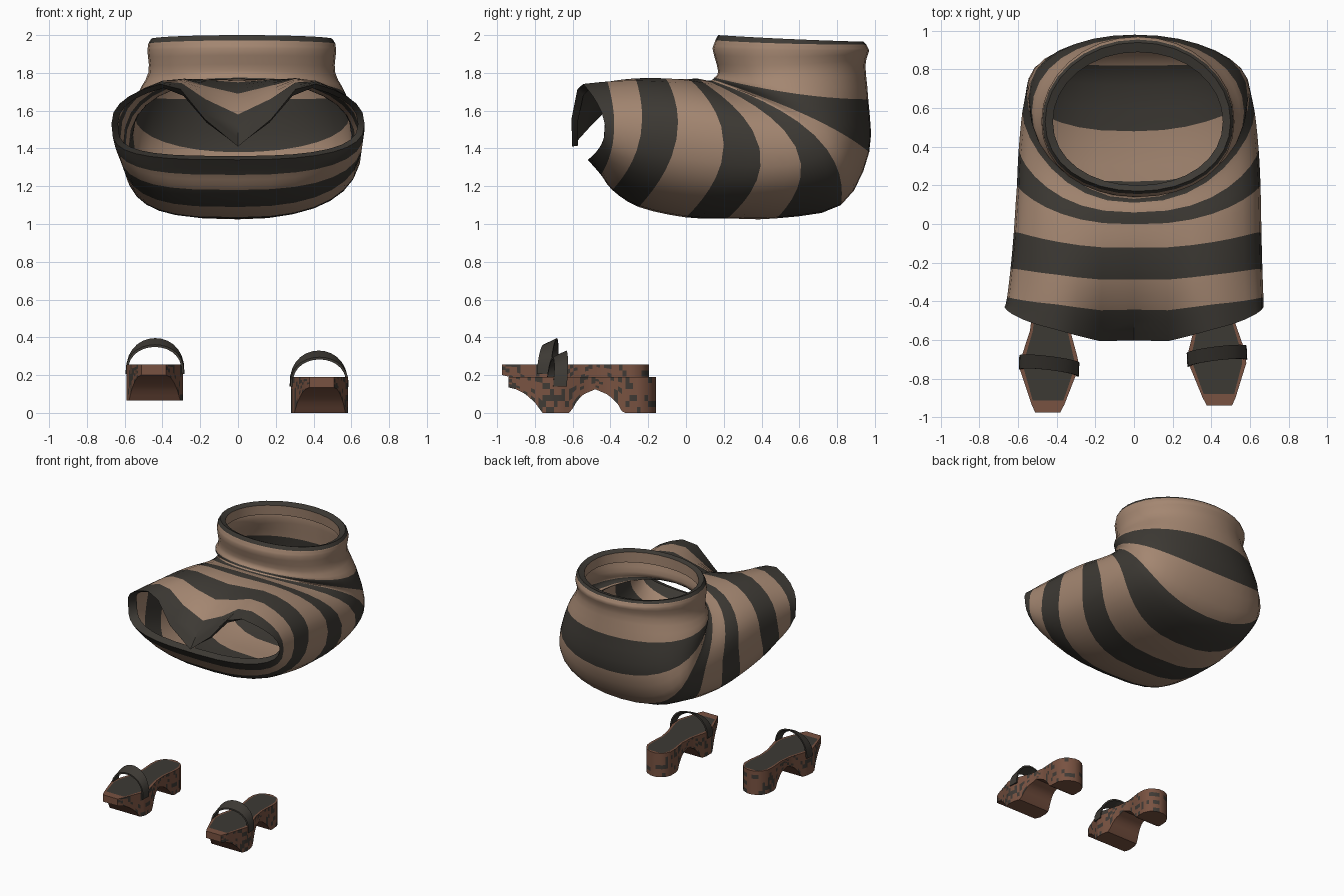
import bpy, bmesh, math, random

if "Cube" in bpy.data.objects:
    bpy.data.objects.remove(bpy.data.objects["Cube"])
random.seed(4)


def mat(name, col):
    m = bpy.data.materials.new(name)
    m.diffuse_color = (*col, 1)
    m.use_nodes = True
    m.node_tree.nodes["Principled BSDF"].inputs["Base Color"].default_value = m.diffuse_color
    return m


TAN = mat("tan cloth", (0.37, 0.24, 0.165))
DARK = mat("dark stripe", (0.046, 0.041, 0.034))
WOOD = mat("red brown wood", (0.19, 0.085, 0.053))
SPOT = mat("dark wood spots", (0.05, 0.042, 0.035))


def finish(bm, name, mats, angle):
    bmesh.ops.recalc_face_normals(bm, faces=bm.faces)
    me = bpy.data.meshes.new(name)
    bm.to_mesh(me)
    bm.free()
    ob = bpy.data.objects.new(name, me)
    bpy.context.collection.objects.link(ob)
    for m in mats:
        me.materials.append(m)
    bpy.ops.object.select_all(action='DESELECT')
    ob.select_set(True)
    bpy.context.view_layer.objects.active = ob
    bpy.ops.object.shade_smooth_by_angle(angle=math.radians(angle))
    return ob


def loft(bm, rows, rule):
    """Skin closed rows of points; rule(row, column) gives the material index."""
    vs = [[bm.verts.new(p) for p in r] for r in rows]
    n = len(rows[0])
    for j in range(len(rows) - 1):
        for i in range(n):
            k = (i + 1) % n
            f = bm.faces.new((vs[j][i], vs[j][k], vs[j + 1][k], vs[j + 1][i]))
            f.material_index = rule(j, i)
    return vs


def ramp(u, a, b):
    return min(1, max(0, (u - a) / (b - a)))


# Garment: bent tube; each ring has top, side and bottom (y, z), half width, dip
RINGS = [
    (-.55, 1.755, -.37, 1.53, -.47, 1.36, .635, .34),
    (-.58, 1.78, -.43, 1.53, -.52, 1.34, .67, .37),
    (-.43, 1.80, -.38, 1.50, -.45, 1.26, .67, .22),
    (-.28, 1.81, -.24, 1.47, -.39, 1.18, .665, .12),
    (-.12, 1.80, -.05, 1.45, -.25, 1.09, .66, .05),
    (.0, 1.785, .20, 1.42, .00, 1.035, .655, .02),
    (.06, 1.77, .39, 1.40, .22, 1.03, .645, 0),
    (.11, 1.76, .58, 1.41, .48, 1.03, .625, 0),
    (.13, 1.76, .68, 1.47, .82, 1.10, .60, 0),
    (.14, 1.765, .65, 1.57, .97, 1.38, .59, 0),
    (.15, 1.775, .58, 1.69, .965, 1.66, .56, 0),
    (.17, 1.81, .53, 1.80, .95, 1.84, .495, 0),
    (.14, 1.93, .53, 1.92, .97, 1.92, .50, 0),
    (.155, 1.972, .53, 1.955, .955, 1.95, .495, 0),
    (.17, 2.0, .53, 1.98, .94, 1.965, .48, 0),
    (.20, 1.985, .53, 1.965, .89, 1.95, .44, 0),
    (.20, 1.90, .53, 1.89, .90, 1.87, .44, 0),
]
BAND = [1, 1, 0, 1, 0, 1, 0, 1, 0, 1, 0, 0, 0, 1, 1, 0]
STEP, SEG = 3, 32


def ring(r, u):
    ty, tz, my, mz, by, bz, hw, dip = r
    pts = []
    for i in range(SEG):
        a = 2 * math.pi * i / SEG
        s, c = math.sin(a), math.cos(a)
        e = .62 if s < 0 and c < 0 else .82
        e += (.97 - e) * ramp(u, 6, 9)                   # rounder towards the back
        x = hw * math.copysign(abs(s) ** e, s)
        if s < 0:                                        # left flank is slimmer
            x *= 1 - .075 * ramp(u, 1, 5) * (1 - ramp(u, 9, 11))
        c = math.copysign(abs(c) ** e, c)
        y = my + c * (ty - by) / 2 + c * c * ((ty + by) / 2 - my)
        z = mz + c * (tz - bz) / 2 + c * c * ((tz + bz) / 2 - mz)
        if c > 0 and abs(x) < .4:                        # sag between the legs
            w = .5 + .5 * math.cos(math.pi * x / .4)
            z -= dip * w
            y -= dip * (.2 * w * (1 - w) + .06 * w)
        pts.append((x + .02 * ramp(u, 9, 11), y, z))
    return pts


def spline(p, q, r, s, t):
    return [.5 * (2 * b + (c - a) * t + (2 * a - 5 * b + 4 * c - d) * t * t
                  + (3 * b - a - 3 * c + d) * t ** 3) for a, b, c, d in zip(p, q, r, s)]


rows = []
last = len(RINGS) - 1
for k in range(last):
    for s in range(STEP):
        t = s / STEP
        if 1 <= k < 12:
            r = spline(RINGS[max(k - 1, 1)], RINGS[k], RINGS[k + 1], RINGS[k + 2], t)
        else:
            r = [a + (b - a) * t for a, b in zip(RINGS[k], RINGS[k + 1])]
        rows.append(ring(r, k + t))
rows.append(ring(RINGS[-1], last))
bm = bmesh.new()
loft(bm, rows, lambda j, i: BAND[j // STEP])
finish(bm, "striped_garment", [TAN, DARK], 50)


# Sandals: sole lofted along y from half width, with an arched underside
def lerp(table, y):
    for (a, va), (b, vb) in zip(table, table[1:]):
        if y <= b:
            return va + (vb - va) * max(0, (y - a) / (b - a))
    return table[-1][1]


WIDTH = [(-.94, .065), (-.90, .085), (-.72, .150), (-.66, .147), (-.52, .105), (-.42, .095),
         (-.30, .108), (-.24, .105), (-.20, .085), (-.175, .06), (-.16, .02)]
UNDER = [(-.94, .135), (-.90, .125), (-.85, .10), (-.80, .055), (-.76, 0), (-.61, 0), (-.59, .045),
         (-.55, .095), (-.48, .125), (-.41, .095), (-.36, .045), (-.335, 0), (-.16, 0)]
TOP, LEVELS = .19, 6


def sandal(name, side, off, turn, strap_y):
    def place(x, y, z):
        return (side * x + off[0] + turn * (y + .65), y + off[1], z + off[2])

    ys = [-.94 + .02 * i for i in range(40)]
    rows = []
    for y in ys:
        w, b = lerp(WIDTH, y), lerp(UNDER, y)
        zs = [b + (TOP - b) * i / LEVELS for i in range(LEVELS + 1)]
        row = [(w, z) for z in zs] + [(w * .86, TOP), (-w * .86, TOP)] + [(-w, z) for z in zs[::-1]]
        rows.append([place(x, y, z) for x, z in row])

    def rule(j, i):
        if i == LEVELS + 1 and -.89 < ys[j] < -.19:
            return 1                                   # insole
        if i < LEVELS or LEVELS + 3 <= i < 2 * LEVELS + 3:
            return 2 if random.random() < .27 else 0   # speckled sides
        return 0
    bm = bmesh.new()
    vs = loft(bm, rows, rule)
    bm.faces.new(vs[0])
    bm.faces.new(vs[-1])
    finish(bm, name + "_sandal", [WOOD, DARK, SPOT], 35)

    # Strap: closed band section swept over a half ellipse, skewed across the foot
    rows = []
    for i in range(15):
        a = math.pi * i / 14
        row = []
        for dy, h, t in ((-.036, .155, 0), (.036, .19, 0), (.036, .19, .012), (-.036, .155, .012)):
            x = math.cos(a) * (.156 - t)
            y = strap_y + dy + .12 * x + .015 * math.sin(a)
            z = .14 + math.sin(a) ** .8 * (h - t)
            row.append(place(x, y, z))
        rows.append(row)
    bm = bmesh.new()
    vs = loft(bm, rows, lambda j, i: 0)
    bm.faces.new(vs[0])
    bm.faces.new(vs[-1])
    finish(bm, name + "_strap", [DARK], 40)


sandal("right", 1, (.428, 0, 0), -.05, -.685)
sandal("left", -1, (-.438, -.035, .066), .03, -.70)
